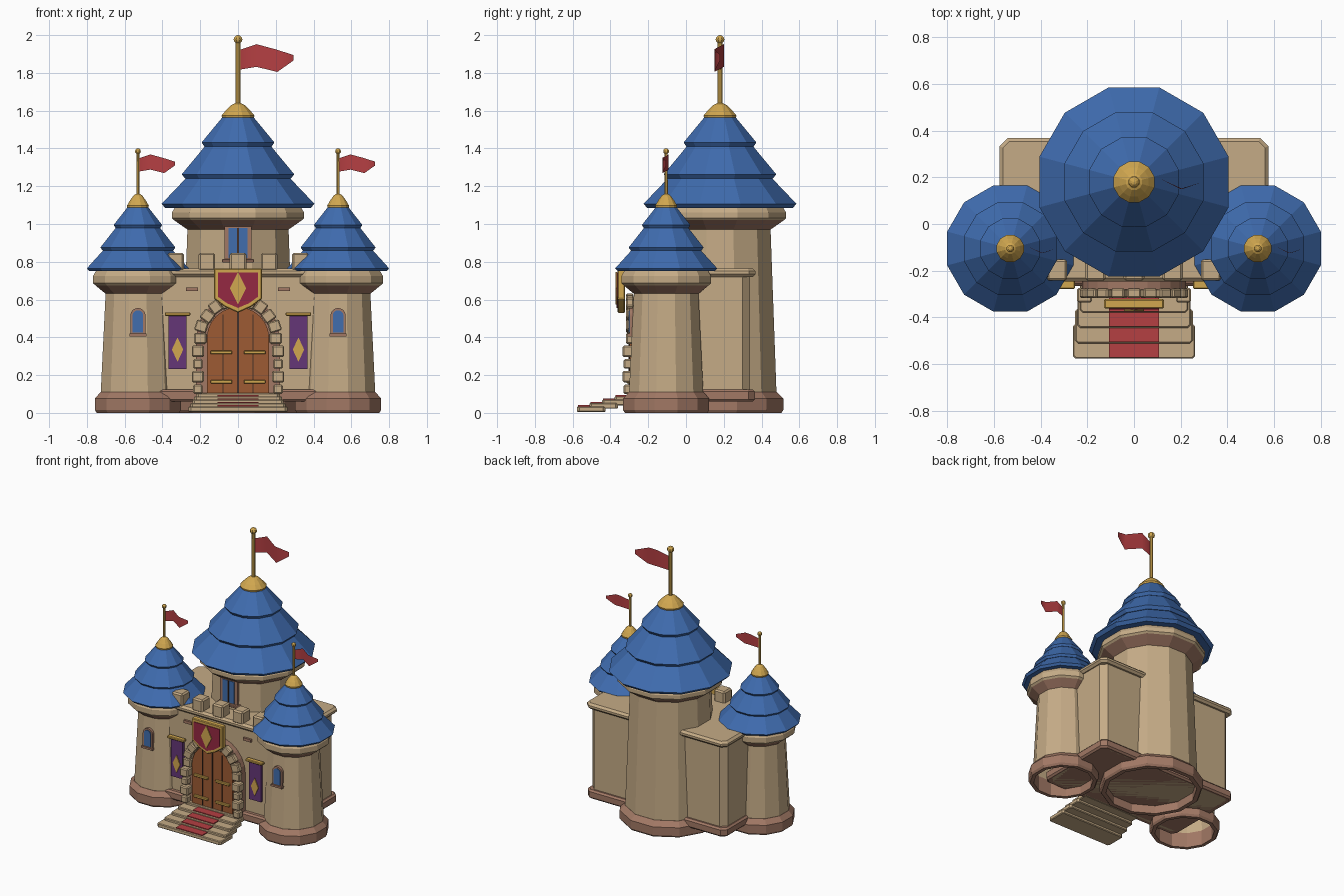
import bpy, bmesh, math
from math import cos, sin, pi
from mathutils import Matrix, Vector

cube = bpy.data.objects.get("Cube")
if cube:
    bpy.data.objects.remove(cube, do_unlink=True)


def material(name, *rgb):
    m = bpy.data.materials.new(name)
    m.use_nodes = True
    m.diffuse_color = (*rgb, 1)
    m.node_tree.nodes["Principled BSDF"].inputs["Base Color"].default_value = (*rgb, 1)
    return m


STONE = material("sandstone", .56, .41, .24)
TRIM = material("rose brown stone", .36, .19, .13)
ROOF = material("blue slate", .05, .15, .43)
GOLD = material("gold", .64, .39, .08)
RED = material("flag red", .46, .05, .055)
CRIMSON = material("crimson", .3, .022, .055)
PURPLE = material("banner purple", .13, .037, .185)
WOOD = material("door wood", .34, .105, .033)
GLASS = material("window blue", .052, .155, .42)
DARK = material("dark seam", .06, .03, .02)


def finish(name, bm, mat, bevel=0):
    bmesh.ops.recalc_face_normals(bm, faces=bm.faces)
    mesh = bpy.data.meshes.new(name)
    bm.to_mesh(mesh)
    bm.free()
    mesh.materials.append(mat)
    ob = bpy.data.objects.new(name, mesh)
    bpy.context.collection.objects.link(ob)
    if bevel:
        mod = ob.modifiers.new("chamfer", "BEVEL")
        mod.width, mod.segments = bevel, 1
        mod.angle_limit = math.radians(50)
    return ob


def box(name, centre, size, mat, bevel=0, turn=0):
    bm = bmesh.new()
    spin = Matrix.Rotation(turn, 4, "Y")
    bmesh.ops.create_cube(bm, size=1, matrix=Matrix.Translation(centre) @ spin @ Matrix.Diagonal((*size, 1)))
    return finish(name, bm, mat, bevel)


def lathe(name, centre, profile, mat, sides=12):
    """Revolve (apothem, z) points, with a flat side facing front."""
    bm = bmesh.new()
    rings = []
    for r, z in profile:
        r /= cos(pi / sides)
        n = sides if r else 1
        rings.append([bm.verts.new((centre[0] + r * cos((i + .5) * 2 * pi / sides),
                                    centre[1] + r * sin((i + .5) * 2 * pi / sides), z)) for i in range(n)])
    for a, b in zip(rings, rings[1:]):
        for i in range(sides):
            j = (i + 1) % sides
            corners = [a[i % len(a)], a[j % len(a)], b[j % len(b)], b[i % len(b)]]
            bm.faces.new(list(dict.fromkeys(corners)))
    return finish(name, bm, mat)


def extrude(name, points, depth, mat, bevel=0):
    bm = bmesh.new()
    face = bm.faces.new([bm.verts.new(p) for p in points])
    new = bmesh.ops.extrude_face_region(bm, geom=[face])["geom"]
    bmesh.ops.translate(bm, vec=Vector(depth), verts=[v for v in new if isinstance(v, bmesh.types.BMVert)])
    return finish(name, bm, mat, bevel)


def panel(name, outline, front, thick, mat, bevel=0):
    """Upright plate from (x, z) points; front is its y."""
    return extrude(name, [(x, front, z) for x, z in outline], (0, thick, 0), mat, bevel)


def slab(name, hx, y0, y1, z0, z1, mat, cut, bevel=0):
    """Flat block with cut corners."""
    outline = [(-hx + cut, y0), (hx - cut, y0), (hx, y0 + cut), (hx, y1 - cut),
               (hx - cut, y1), (-hx + cut, y1), (-hx, y1 - cut), (-hx, y0 + cut)]
    return extrude(name, [(x, y, z0) for x, y in outline], (0, 0, z1 - z0), mat, bevel)


def arch(half, z0, spring, x=0, n=12):
    curve = [(x + half * cos(i * pi / n), spring + half * sin(i * pi / n)) for i in range(n + 1)]
    return [(x + half, z0)] + curve + [(x - half, z0)]


def diamond(x, z, w, h):
    return [(x - w, z), (x, z - h), (x + w, z), (x, z + h)]


# Towers
def flag(name, x, y, z, s):
    bm = bmesh.new()
    top = [(0, .0, .055), (.09, .02, .085), (.19, -.03, .058), (.285, .0, .028)]
    low = [(0, .0, -.05), (.09, .02, -.035), (.2, -.03, -.062), (.285, .0, -.002)]
    rows = [[bm.verts.new((x + s * a, y + s * b, z + s * c)) for a, b, c in row] for row in (top, low)]
    for i in range(3):
        bm.faces.new((rows[0][i], rows[1][i], rows[1][i + 1], rows[0][i + 1])).smooth = True
    finish(name, bm, RED)


def tower(name, x, y, radii, heights, s):
    foot, low, high, crown, eave, cap = radii
    neck, flare, eaves, peak, tip, top = heights
    c = (x, y)
    lathe(name + "_base", c, [(low - .005, .11), (low - .005, 0), (foot - .01, 0), (foot, .015),
                              (foot, .075), (low, .11), (low - .005, .11)], TRIM)
    # The shaft is hollow and open underneath
    lathe(name + "_shaft", c, [(low, .08), (high, neck + .02), (0, neck + .02)], STONE)
    lathe(name + "_corbel", c, [(0, neck), (high, neck), (crown - .012, flare), (0, flare)], TRIM)
    lathe(name + "_collar", c, [(0, flare), (crown - .012, flare), (crown, flare + .012), (crown, eaves - .025),
                                (crown - .02, eaves + .01), (0, eaves + .01)], STONE)
    # Three overhanging roof tiers
    tiers = [(0, .01), (.95, 0), (1, .045), (.63, .37), (.63, .33), (.695, .325), (.735, .37),
             (.4, .71), (.4, .68), (.44, .675), (.475, .72), (.2, 1), (0, 1)]
    lathe(name + "_roof", c, [(r * eave, eaves + h * (peak - eaves)) for r, h in tiers], ROOF)
    rise = tip - peak
    lathe(name + "_roof_cap", c, [(0, peak - .01), (cap * .95, peak - .01), (cap, peak + .1 * rise),
                                  (cap * .72, peak + .5 * rise), (cap * .4, peak + .87 * rise),
                                  (cap * .15, tip), (0, tip)], GOLD)
    lathe(name + "_flagpole", c, [(0, peak), (.013 * s, peak), (.012 * s, top), (0, top)], GOLD, 8)
    ball = [(.023 * s * sin(i * pi / 6), top - .023 * s * cos(i * pi / 6)) for i in range(1, 6)]
    lathe(name + "_finial", c, [(0, top - .023 * s)] + ball + [(0, top + .023 * s)], GOLD, 8)
    flag(name + "_flag", x + .008 * s, y, top - .11 * s, s)


tower("keep", 0, .18, (.335, .3, .267, .35, .405, .087), (.97, 1.02, 1.085, 1.567, 1.64, 1.977), 1)
for side, s in (("left", 1), ("right", -1)):
    tx = .53 * s
    tower(side + "_tower", tx, -.105, (.228, .198, .17, .237, .27, .058),
          (.63, .675, .75, 1.09, 1.16, 1.385), .67)
    # Arched tower window
    panel(side + "_window_frame", arch(.04, .41, .515, tx), -.299, .04, TRIM)
    panel(side + "_window_glass", arch(.028, .425, .515, tx), -.304, .02, GLASS)
    box(side + "_window_sill", (tx, -.295, .412), (.09, .03, .014), TRIM)
    # Hanging banner
    bx = .32 * s
    box(side + "_banner", (bx, -.248, .375), (.095, .02, .285), PURPLE)
    panel(side + "_banner_diamond", diamond(bx, .335, .03, .065), -.264, .008, GOLD)
    box(side + "_banner_rod", (bx, -.26, .523), (.135, .035, .018), GOLD, .004)
    box(side + "_accent_brick", (.243 * s, -.235, .655), (.065, .02, .02), TRIM)

# Curtain wall
slab("wall", .553, -.23, .34, .06, .74, STONE, .04)
slab("wall_plinth", .572, -.265, .365, .06, .125, TRIM, .035, .012)
slab("wall_cornice", .575, -.247, .368, .72, .765, STONE, .035, .015)
for i in range(5):
    box("merlon", (.165 * (i - 2), -.197, .8), (.088, .092, .095), STONE, .01)

# Keep window
box("keep_window_frame", (0, -.09, .895), (.142, .04, .19), TRIM)
for s in (-1, 1):
    box("keep_window_pane", (.027 * s, -.108, .9), (.044, .012, .16), GLASS)
box("keep_window_mullion", (0, -.109, .9), (.01, .014, .16), DARK)
box("keep_window_sill", (0, -.105, .805), (.17, .05, .018), TRIM, .004)

# Gate
spring = .395
panel("gate_backing", arch(.222, .06, spring), -.28, .08, TRIM)
panel("door", arch(.165, .1, spring), -.3, .06, WOOD)
box("door_seam", (0, -.301, .33), (.01, .008, .45), DARK)
for s in (-1, 1):
    box("door_plank_line", (.08 * s, -.3, .31), (.004, .004, .42), DARK)
    for z in (.165, .32):
        box("door_hinge", (.088 * s, -.305, z), (.115, .018, .018), GOLD, .003)
for i in range(11):
    a = pi * i / 10
    r = .2 + .004 * (i % 2)
    box("arch_stone", (r * cos(a), -.297, spring + r * sin(a)), (.064, .04, .058), STONE, .006, -a)
for s in (-1, 1):
    for i in range(4):
        big = i % 2
        box("jamb_stone", (.212 * s, -.305, .125 + .067 * i), (.05 + .014 * big, .05 + .012 * big, .05 + .01 * big),
            STONE, .007)


# Shield over the gate
def shield(w, top, shoulder, point):
    return [(-w, top), (w, top), (w, shoulder), (w * .55, (shoulder + point) / 2 - .005), (0, point),
            (-w * .55, (shoulder + point) / 2 - .005), (-w, shoulder)]


panel("shield_frame", shield(.128, .765, .605, .53), -.362, .04, GOLD, .005)
panel("shield_field", shield(.106, .743, .615, .556), -.367, .01, CRIMSON)
panel("shield_diamond", diamond(0, .66, .043, .085), -.373, .008, GOLD)

# Steps, with a strip of carpet on each tread
for i in range(5):
    y = -.577 + .066 * i
    top = .034 + .018 * i
    half = .262 - .01 * i
    slab("step", half, y, y + .15, top - .03, top, STONE, .012, .005)
    if i < 4:
        box("carpet", (0, y + .036, top + .002), (.215, .062, .009), RED)
